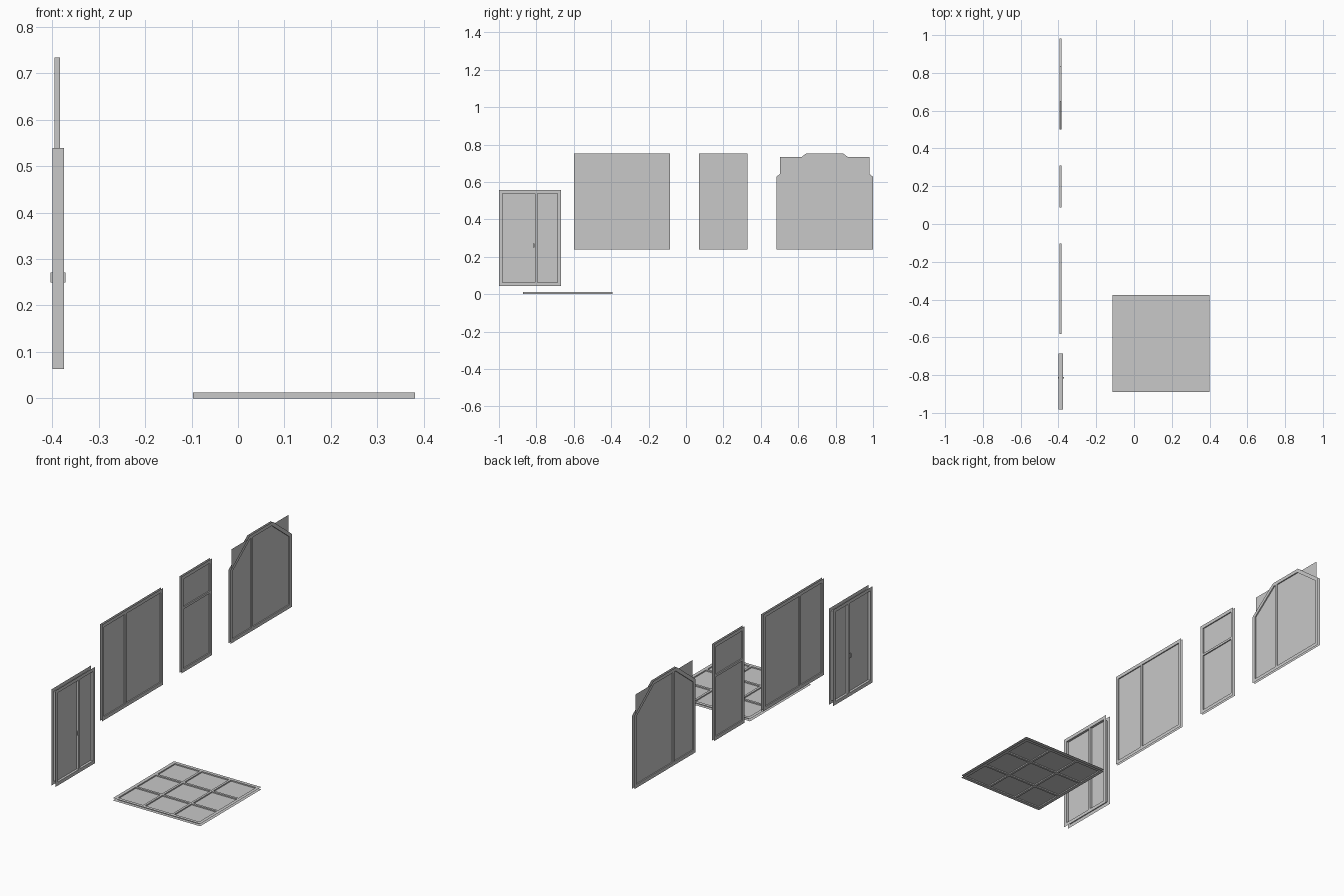
import bpy, bmesh
from mathutils import Vector

old = bpy.data.objects.get("Cube")
if old:
    bpy.data.objects.remove(old)

grey = bpy.data.materials.new("plain_grey")
grey.use_nodes = True
grey.diffuse_color = (0.58, 0.58, 0.58, 1)
grey.node_tree.nodes["Principled BSDF"].inputs["Base Color"].default_value = (0.58, 0.58, 0.58, 1)

LIP = 0.0185   # width of the flange around each panel
STUD = 0.012   # width of the inner bars


def rect(u0, u1, v0, v1):
    return [(u0, v0), (u1, v0), (u1, v1), (u0, v1)]


def inset(profile):
    """Profile shrunk evenly by the flange width."""
    bm = bmesh.new()
    face = bm.faces.new([bm.verts.new((u, v, 0)) for u, v in profile])
    bm.normal_update()
    bmesh.ops.inset_individual(bm, faces=[face], thickness=LIP, use_even_offset=True)
    result = [(l.vert.co.x, l.vert.co.y) for l in face.loops]
    bm.free()
    return result


def finish(name, bm):
    mesh = bpy.data.meshes.new(name)
    bm.to_mesh(mesh)
    bm.free()
    mesh.materials.append(grey)
    obj = bpy.data.objects.new(name, mesh)
    bpy.context.collection.objects.link(obj)
    return obj


def wall_place(u, v, w):
    return Vector((w, u, v))


def floor_place(u, v, w):
    return Vector((u, v, w))


def panel(name, profile, depth, place, studs, core=None):
    """Flanged frame with a thin infill sheet and flush dividing bars."""
    bm = bmesh.new()
    near, far = depth

    def poly(points):
        return bm.faces.new([bm.verts.new(place(*p)) for p in points])

    inner = inset(profile)
    n = len(profile)
    for i in range(n):
        j = (i + 1) % n
        # flanges on both sides
        for w in depth:
            loop = [profile[i], profile[j], inner[j], inner[i]]
            if w == near:
                loop.reverse()
            poly([(*p, w) for p in loop])
        # inner wall joining the flanges
        poly([(*inner[i], near), (*inner[j], near), (*inner[j], far), (*inner[i], far)])
    # infill sheet
    poly([(*p, (near + far) / 2) for p in (core or inner)])
    # dividing bars
    for u0, u1, v0, v1 in studs:
        bar = rect(u0, u1, v0, v1)
        poly([(*p, far) for p in bar])
        poly([(*p, near) for p in reversed(bar)])
        for i in range(4):
            a, b = bar[i], bar[(i + 1) % 4]
            poly([(*a, near), (*b, near), (*b, far), (*a, far)])
    return finish(name, bm)


def upright(u, v0, v1):
    return (u - STUD / 2, u + STUD / 2, v0 + LIP, v1 - LIP)


def rail(v, u0, u1):
    return (u0 + LIP, u1 - LIP, v - STUD / 2, v + STUD / 2)


THIN = (-0.395, -0.383)
LOW, HIGH = 0.238, 0.753

# Door panel, thicker than the rest
panel("door_panel", rect(-1, -0.668, 0.045, 0.558), (-0.4, -0.375), wall_place,
      [upright(-0.80, 0.045, 0.558)])

# Door handle, on both sides
bm = bmesh.new()
for x in (-0.401, -0.374):
    cube = bmesh.ops.create_cube(bm, size=1)["verts"]
    bmesh.ops.scale(bm, vec=(0.005, 0.008, 0.022), verts=cube)
    bmesh.ops.translate(bm, vec=(x, -0.813, 0.26), verts=cube)
finish("door_handle", bm)

# Wide wall
panel("wide_wall", rect(-0.6, -0.085, LOW, HIGH), THIN, wall_place,
      [upright(-0.4, LOW, HIGH)])

# Narrow wall
panel("narrow_wall", rect(0.07, 0.328, LOW, HIGH), THIN, wall_place,
      [rail(0.58, 0.07, 0.328)])

# Gable wall, with a square infill showing past the sloped corners
gable = [(0.483, LOW), (1, LOW), (1, 0.628), (0.84, HIGH), (0.643, HIGH), (0.483, 0.628)]
panel("gable_wall", gable, THIN, wall_place, [upright(0.668, LOW, HIGH)],
      core=rect(0.502, 0.981, LOW + LIP, HIGH - LIP))

# Floor with a three by three grid
x0, x1, y0, y1 = -0.115, 0.4, -0.89, -0.375
bars = []
for k in (1, 2):
    bars.append(upright(x0 + (x1 - x0) * k / 3, y0, y1))
    bars.append(rail(y0 + (y1 - y0) * k / 3, x0, x1))
panel("floor_panel", rect(x0, x1, y0, y1), (0, 0.0125), floor_place, bars)
